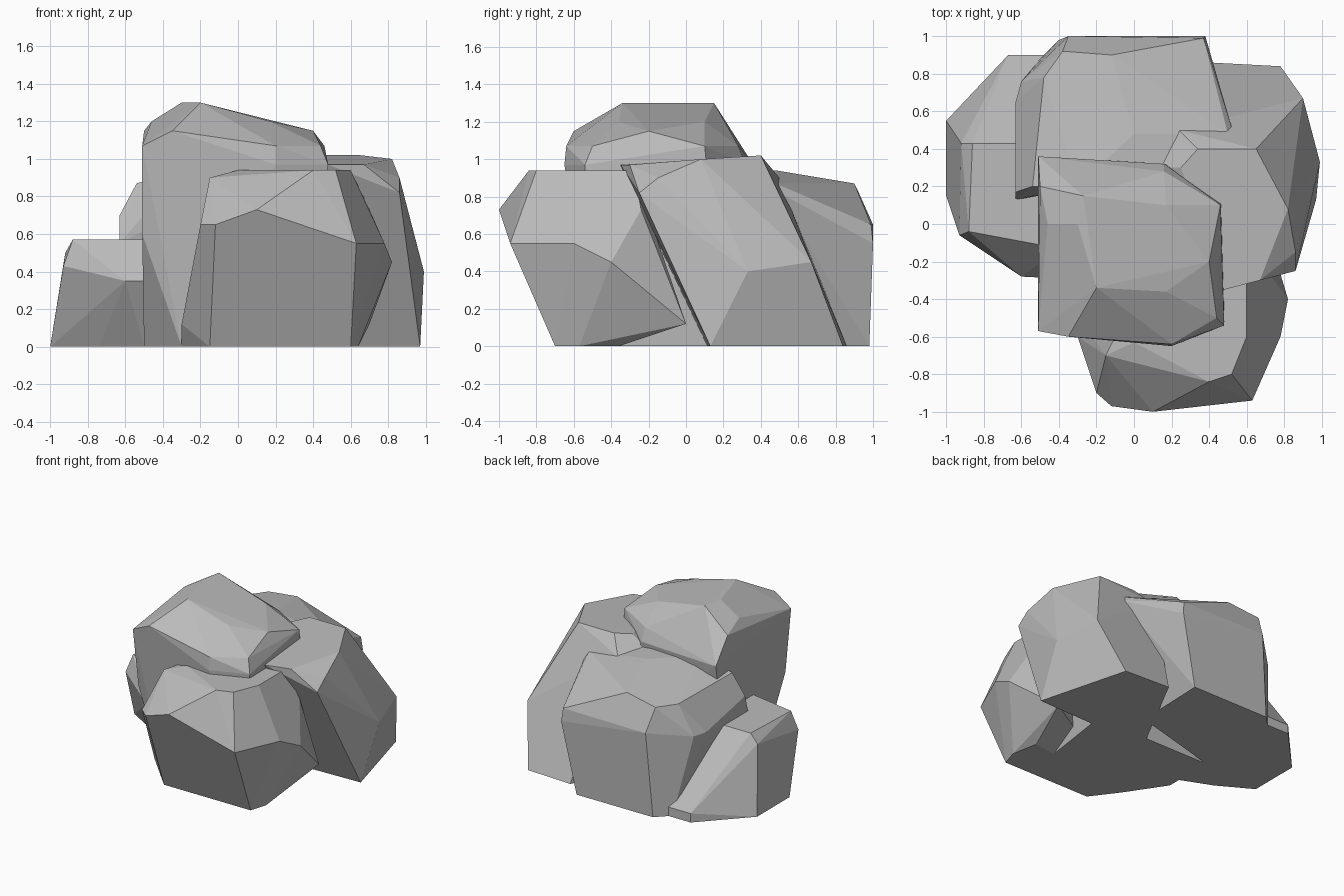
import bpy
import bmesh
import math

# Remove only the default cube
default_cube = bpy.data.objects.get("Cube")
if default_cube:
    bpy.data.objects.remove(default_cube, do_unlink=True)

# One plain stone colour for the whole pile
STONE_COLOUR = (0.5, 0.5, 0.5, 1.0)
stone = bpy.data.materials.new("grey_stone")
stone.use_nodes = True
stone.diffuse_color = STONE_COLOUR
shader = next(n for n in stone.node_tree.nodes if n.type == 'BSDF_PRINCIPLED')
shader.inputs["Base Color"].default_value = STONE_COLOUR
shader.inputs["Roughness"].default_value = 0.9


def rock(name, sections):
    """Chiselled boulder: corners of its cross-section at each height,
    wrapped in a faceted convex shell."""
    bm = bmesh.new()
    for height, corners in sections.items():
        for x, y in corners:
            bm.verts.new((x, y, height))

    # Wrap the corners and drop any that ended up inside
    bmesh.ops.convex_hull(bm, input=bm.verts[:], use_existing_faces=False)
    loose = [v for v in bm.verts if not v.link_faces]
    bmesh.ops.delete(bm, geom=loose, context='VERTS')

    # Join nearly coplanar triangles into broad flat facets
    bmesh.ops.dissolve_limit(bm, angle_limit=math.radians(4),
                             verts=bm.verts[:], edges=bm.edges[:])
    bmesh.ops.recalc_face_normals(bm, faces=bm.faces[:])
    for face in bm.faces:
        face.smooth = False

    mesh = bpy.data.meshes.new(name)
    bm.to_mesh(mesh)
    bm.free()
    mesh.materials.append(stone)
    obj = bpy.data.objects.new(name, mesh)
    bpy.context.collection.objects.link(obj)
    return obj


# Tall boulder in the middle, overhanging its neighbours
rock("middle_rock", {
    0: [(-.3, -.5), (.4, -.5), (.5, .2), (-.5, .2), (-.5, -.2)],
    .6: [(-.51, -.5), (-.5, .2), (.45, -.5)],
    .97: [(.2, -.65), (.48, -.54), (-.51, .36), (.16, .32)],
    1.07: [(-.51, -.57), (.2, -.64), (.44, -.5), (.46, .1), (.16, .28)],
    1.15: [(-.35, -.6), (-.5, .2), (.4, -.2)],
    1.2: [(-.46, 0), (.17, -.36), (.17, .1)],
    1.3: [(-.3, 0), (-.2, -.34), (-.27, .15)],
})

# Boulder leaning outwards at the front
rock("front_rock", {
    0: [(-.15, -.7), (.6, -.7), (.64, -.57), (.6, -.36), (-.3, -.5)],
    .12: [(-.3, -.6), (.7, 0)],
    .45: [(.82, -.4)],
    .55: [(.63, -.94), (.78, -.6)],
    .65: [(-.2, -.9), (-.12, -.97)],
    .73: [(.1, -1), (.7, -.24)],
    .9: [(-.15, -.7)],
    .94: [(0, -.63), (.4, -.84), (.52, -.8), (.6, -.6), (.6, -.28), (0, -.4)],
})

# Slab on the +x side, tilted towards the front
rock("left_rock", {
    0: [(.97, .13), (.78, .84), (.4, .86), (.2, .5), (0, .1)],
    .4: [(.99, .33)],
    .45: [(.9, .67)],
    .82: [(.86, -.25)],
    .9: [(.86, -.15), (.1, .3), (.24, .5)],
    .97: [(.48, -.35), (.67, -.3)],
    1: [(.82, .08), (.25, .3)],
    1.02: [(.65, .4), (.34, .4)],
})

# Broad boulder at the back
rock("back_rock", {
    0: [(-.4, .98), (-.5, .88), (.26, .98), (.24, .4), (-.5, .2)],
    .55: [(-.63, .13), (.38, 1)],
    .6: [(-.63, .65), (-.6, .76)],
    .65: [(-.35, 1), (.37, .99)],
    .7: [(-.63, .17)],
    .83: [(-.38, .92), (-.48, .78), (.53, .48)],
    .87: [(-.12, .9), (.5, .48), (-.54, .2)],
    .94: [(0, .48), (-.3, .2), (.1, .25)],
})

# Low boulder on the -x side, sloping down to the back and undercut in front
rock("right_rock", {
    0: [(-1, .55), (-1, .15), (-.74, 0), (-.5, -.1), (-.67, .9), (-.4, .9)],
    .07: [(-.67, .9), (-.4, .9)],
    .35: [(-.6, -.28), (-.4, -.29)],
    .43: [(-.93, -.06)],
    .5: [(-.92, .43)],
    .57: [(-.88, -.04), (-.4, -.13), (-.86, .43), (-.4, .43)],
})
